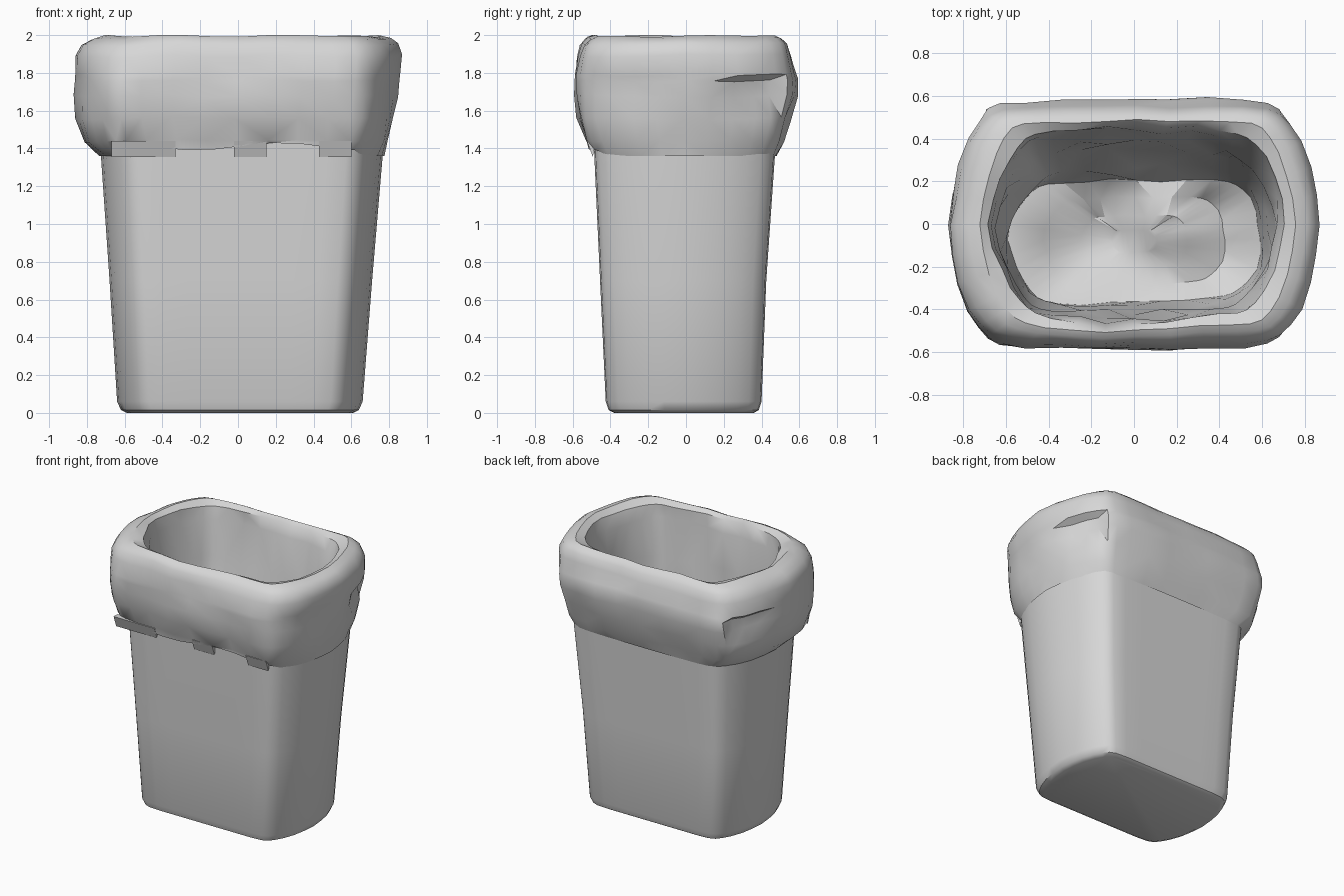
import bpy
import bmesh
import math
from mathutils import Vector, noise

if "Cube" in bpy.data.objects:
    bpy.data.objects.remove(bpy.data.objects["Cube"])

grey = bpy.data.materials.new("light grey plastic")
grey.use_nodes = True
grey.diffuse_color = (0.68, 0.68, 0.68, 1)
grey.node_tree.nodes["Principled BSDF"].inputs["Base Color"].default_value = (0.68, 0.68, 0.68, 1)

# Quarter outline: straight long side, tight corner, bowed short end
QUARTER = [(1, 0), (0.985, 0.25), (0.96, 0.48), (0.91, 0.7), (0.86, 0.84), (0.81, 0.94),
           (0.74, 0.985), (0.6, 1), (0.4, 1), (0.2, 1), (0, 1)]
OUTLINE = (QUARTER + [(-u, v) for u, v in QUARTER[-2::-1]]
           + [(-u, -v) for u, v in QUARTER[1:]] + [(u, -v) for u, v in QUARTER[-2:0:-1]])


def ring(z, left, right, front, back, pinch=0.0):
    """Outline stretched to the given limits at one height, with corners pulled in by pinch."""
    cx, cy = (left + right) / 2, (front + back) / 2
    points = []
    for u, v in OUTLINE:
        s = 1 - pinch * (u * v) ** 2
        points.append(Vector((cx + s * u * (right - left) / 2, cy + s * v * (back - front) / 2, z)))
    return points


def loft(bm, rings):
    """Skin consecutive rings with quads and return the vertex rows."""
    rows = [[bm.verts.new(p) for p in r] for r in rings]
    for a, b in zip(rows, rows[1:]):
        bridge(bm, a, b)
    return rows


def bridge(bm, a, b):
    for i in range(len(a)):
        j = (i + 1) % len(a)
        bm.faces.new((a[i], a[j], b[j], b[i]))


def finish(bm, name, angle):
    mesh = bpy.data.meshes.new(name)
    bm.to_mesh(mesh)
    bm.free()
    obj = bpy.data.objects.new(name, mesh)
    bpy.context.collection.objects.link(obj)
    mesh.materials.append(grey)
    bpy.ops.object.select_all(action="DESELECT")
    obj.select_set(True)
    bpy.context.view_layer.objects.active = obj
    bpy.ops.object.shade_smooth_by_angle(angle=math.radians(angle))


# Tapered bin body with a softened base
bm = bmesh.new()
rows = loft(bm, [ring(0, -0.59, 0.61, -0.38, 0.36), ring(0.015, -0.62, 0.64, -0.41, 0.385),
                 ring(0.06, -0.64, 0.66, -0.425, 0.4), ring(0.7, -0.68, 0.71, -0.455, 0.425),
                 ring(1.35, -0.725, 0.765, -0.485, 0.47), ring(1.5, -0.73, 0.77, -0.49, 0.475)])
bm.faces.new(rows[0][::-1])
finish(bm, "bin_body", 40)

# Bag folded over the rim and hanging inside
outer = [(1.36, -0.735, 0.775, -0.495, 0.48), (1.44, -0.82, 0.81, -0.53, 0.51),
         (1.56, -0.86, 0.83, -0.575, 0.545), (1.68, -0.865, 0.85, -0.585, 0.575),
         (1.76, -0.86, 0.86, -0.585, 0.585), (1.79, -0.86, 0.865, -0.585, 0.58),
         (1.89, -0.855, 0.87, -0.57, 0.56), (1.95, -0.82, 0.84, -0.55, 0.54),
         (1.98, -0.77, 0.8, -0.52, 0.51), (1.995, -0.72, 0.75, -0.49, 0.485)]
inner = [(1.97, -0.68, 0.7, -0.46, 0.46), (1.88, -0.66, 0.67, -0.45, 0.44),
         (1.6, -0.65, 0.65, -0.44, 0.4), (1.2, -0.63, 0.64, -0.41, 0.34),
         (0.8, -0.61, 0.63, -0.39, 0.27), (0.5, -0.59, 0.61, -0.36, 0.21)]
bm = bmesh.new()
rows = loft(bm, [ring(*r, pinch=0.04) for r in outer] + [ring(*r, pinch=0.14) for r in inner])

# Lazy creases, shallow handholds near the back corners and a raised front hem
for k, row in enumerate(rows):
    for v in row:
        p = v.co.copy()
        out = Vector((p.x * 0.6, p.y, 0)).normalized()
        if k > 0:
            amount = 0.028 if k < len(outer) else 0.05
            v.co += out * noise.noise(p * 4.2) * amount
            v.co.z += noise.noise(p * 3 + Vector((9, 2, 5))) * 0.02
        elif p.y < -0.4 and abs(p.x) < 0.62:
            v.co.z = 1.41 + 0.02 * math.sin(p.x * 7)
            v.co.y -= 0.02
        if 1.6 < p.z < 1.77 and k < len(outer) and 0.2 < p.y < 0.5 and abs(p.x) > 0.7:
            v.co -= out * 0.045
        v.co.z = min(v.co.z, 2)

# Crumpled bag floor
floor = rows[-1]
previous = floor
for scale in (0.72, 0.42, 0.18):
    inside = []
    for v in floor:
        p = Vector((v.co.x * scale, (v.co.y + 0.08) * scale - 0.08, 0))
        p.z = 0.46 + 0.14 * noise.noise(p * 3)
        inside.append(bm.verts.new(p))
    bridge(bm, previous, inside)
    previous = inside
bm.faces.new(previous)
bmesh.ops.triangulate(bm, faces=bm.faces[:])
finish(bm, "bin_bag", 35)

# Loose hem tabs along the front
for number, (x0, x1) in enumerate([(-0.67, -0.33), (-0.02, 0.15), (0.43, 0.6)]):
    bm = bmesh.new()
    corners = [(-0.493, 1.355), (-0.525, 1.44), (-0.48, 1.44)]
    sides = [[bm.verts.new((x, y, z)) for y, z in corners] for x in (x0, x1)]
    bm.faces.new(sides[0])
    bm.faces.new(sides[1][::-1])
    for i in range(3):
        j = (i + 1) % 3
        bm.faces.new((sides[0][j], sides[0][i], sides[1][i], sides[1][j]))
    bmesh.ops.recalc_face_normals(bm, faces=bm.faces[:])
    finish(bm, f"hem_tab_{number + 1}", 30)
